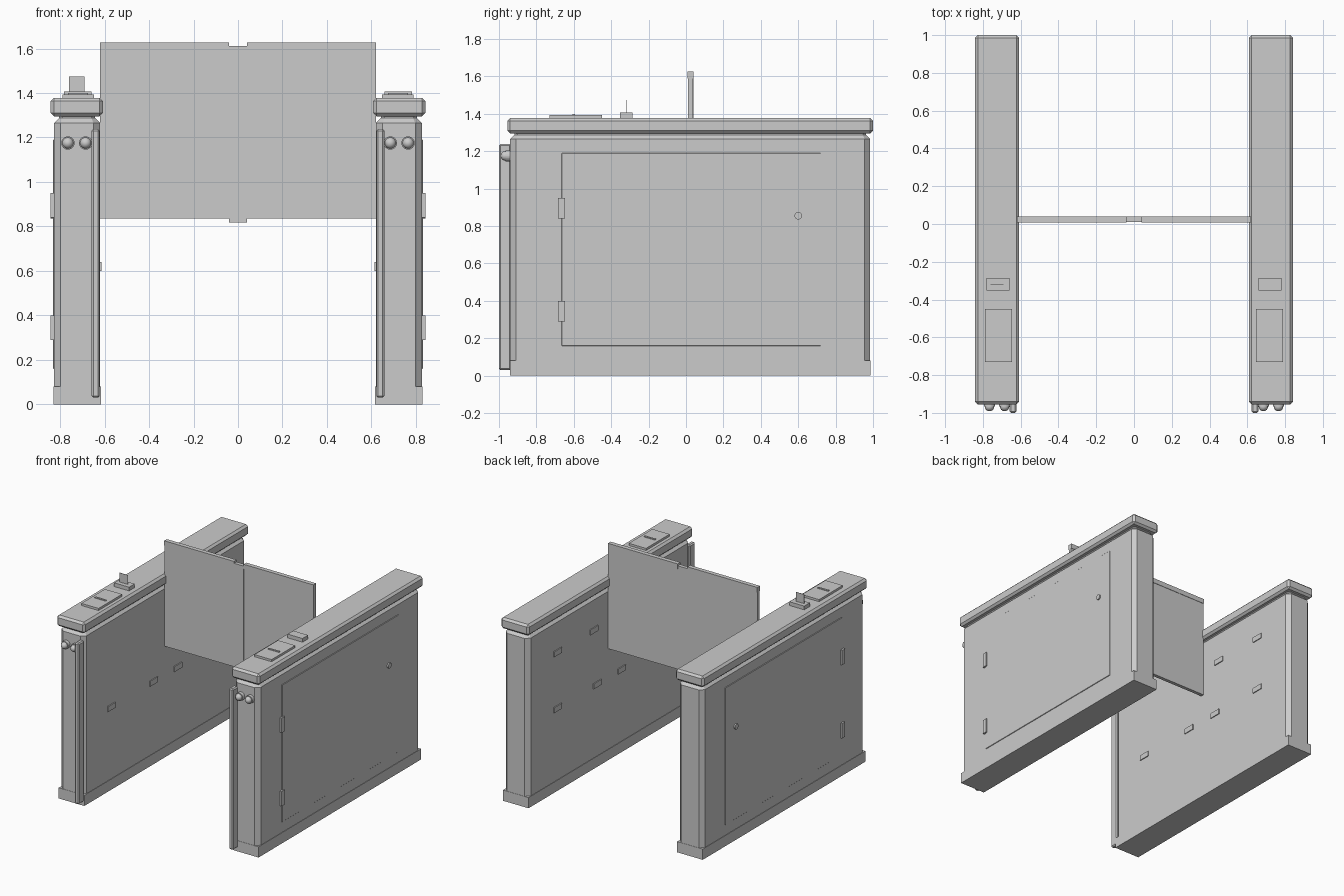
import bpy, bmesh
from mathutils import Matrix

cube = bpy.data.objects.get("Cube")
if cube:
    bpy.data.objects.remove(cube, do_unlink=True)

grey = bpy.data.materials.new("light_grey_metal")
grey.use_nodes = True
grey.diffuse_color = (0.6, 0.6, 0.6, 1)
grey.node_tree.nodes["Principled BSDF"].inputs["Base Color"].default_value = (0.6, 0.6, 0.6, 1)


def finish(name, bm, smooth=False):
    bmesh.ops.recalc_face_normals(bm, faces=bm.faces)
    for f in bm.faces:
        f.smooth = smooth
    me = bpy.data.meshes.new(name)
    bm.to_mesh(me)
    bm.free()
    me.materials.append(grey)
    ob = bpy.data.objects.new(name, me)
    bpy.context.collection.objects.link(ob)
    return ob


def box(name, x, y, z, bevel=0.0):
    """Box from three (low, high) ranges, with an optional flat chamfer."""
    bm = bmesh.new()
    bmesh.ops.create_cube(bm, size=1)
    for v in bm.verts:
        v.co = [(lo + hi) / 2 + c * abs(hi - lo) for c, (lo, hi) in zip(v.co, (x, y, z))]
    if bevel:
        bmesh.ops.bevel(bm, geom=bm.edges[:], offset=bevel, segments=1, affect='EDGES')
    return finish(name, bm)


def disc(name, centre, radius, depth, axis):
    bm = bmesh.new()
    bmesh.ops.create_cone(bm, cap_ends=True, segments=24, radius1=radius, radius2=radius, depth=depth)
    bmesh.ops.transform(bm, matrix=Matrix.Translation(centre) @ Matrix.Rotation(1.5708, 4, axis), verts=bm.verts)
    return finish(name, bm)


def ball(name, centre, radius):
    bm = bmesh.new()
    bmesh.ops.create_uvsphere(bm, u_segments=24, v_segments=14, radius=radius)
    bmesh.ops.translate(bm, vec=centre, verts=bm.verts)
    return finish(name, bm, True)


def cabinet(name, x, y, cut):
    """Upright body with chamfered corners, lofted up to a narrow neck."""
    bm = bmesh.new()
    rings = []
    for z, inset in ((0.08, 0), (1.265, 0), (1.287, 0.022), (1.3, 0.022)):
        x0, x1, y0, y1 = x[0] + inset, x[1] - inset, y[0] + inset, y[1] - inset
        c = cut - inset * 0.6
        outline = [(x0 + c, y0), (x1 - c, y0), (x1, y0 + c), (x1, y1 - c),
                   (x1 - c, y1), (x0 + c, y1), (x0, y1 - c), (x0, y0 + c)]
        rings.append([bm.verts.new((px, py, z)) for px, py in outline])
    for a, b in zip(rings, rings[1:]):
        for i in range(8):
            j = (i + 1) % 8
            bm.faces.new((a[i], a[j], b[j], b[i]))
    bm.faces.new(rings[0])
    bm.faces.new(rings[-1])
    return finish(name, bm)


for side, s in (("left", 1), ("right", -1)):
    def span(a, b):
        return tuple(sorted((s * a, s * b)))

    # Cabinet with plinth and lid
    box(side + "_plinth", span(0.617, 0.83), (-0.942, 0.987), (0, 0.08))
    cabinet(side + "_cabinet", span(0.62, 0.827), (-0.94, 0.985), 0.03)
    box(side + "_lid", span(0.608, 0.842), (-0.955, 1.0), (1.295, 1.378), 0.015)

    # Service door with hinges and lock
    box(side + "_service_door", span(0.82, 0.832), (-0.665, 0.72), (0.16, 1.19), 0.002)
    for level, z in (("lower", 0.345), ("upper", 0.895)):
        box(f"{side}_{level}_hinge", span(0.82, 0.842), (-0.685, -0.647), (z - 0.055, z + 0.055))
    disc(side + "_door_lock", (s * 0.832, 0.6, 0.855), 0.02, 0.02, 'Y')

    # Passage sensors on the inner face
    for i, (y, z) in enumerate(((-0.62, 0.62), (-0.12, 0.62), (0.17, 0.62), (0.64, 0.62), (0.21, 1.04), (0.64, 1.04))):
        box(f"{side}_sensor_{i + 1}", span(0.613, 0.63), (y - 0.045, y + 0.045), (z - 0.02, z + 0.02))

    # Front guard strip and indicator lamps
    box(side + "_guard_strip", span(0.622, 0.658), (-1.0, -0.935), (0.03, 1.238), 0.008)
    for i, x in enumerate((0.685, 0.765)):
        disc(f"{side}_lamp_ring_{i + 1}", (s * x, -0.95, 1.175), 0.03, 0.03, 'X')
        ball(f"{side}_lamp_{i + 1}", (s * x, -0.966, 1.175), 0.025)

    # Card reader and ticket slot on the lid
    box(side + "_card_reader", span(0.647, 0.79), (-0.73, -0.45), (1.37, 1.394))
    box(side + "_reader_bar", span(0.675, 0.765), (-0.607, -0.593), (1.39, 1.4))
    box(side + "_ticket_slot", span(0.658, 0.782), (-0.352, -0.285), (1.37, 1.406))

    # Swing flap with top rail
    box(side + "_flap_panel", span(0.04, 0.62), (0.012, 0.038), (0.835, 1.59))
    box(side + "_flap_rail", span(0.04, 0.62), (0.009, 0.041), (1.59, 1.627))

# Ticket standing in the right slot, and the seal between the flaps
box("ticket", (-0.76, -0.69), (-0.32, -0.317), (1.4, 1.475))
box("flap_seal", (-0.04, 0.04), (0.011, 0.039), (0.817, 1.612))
